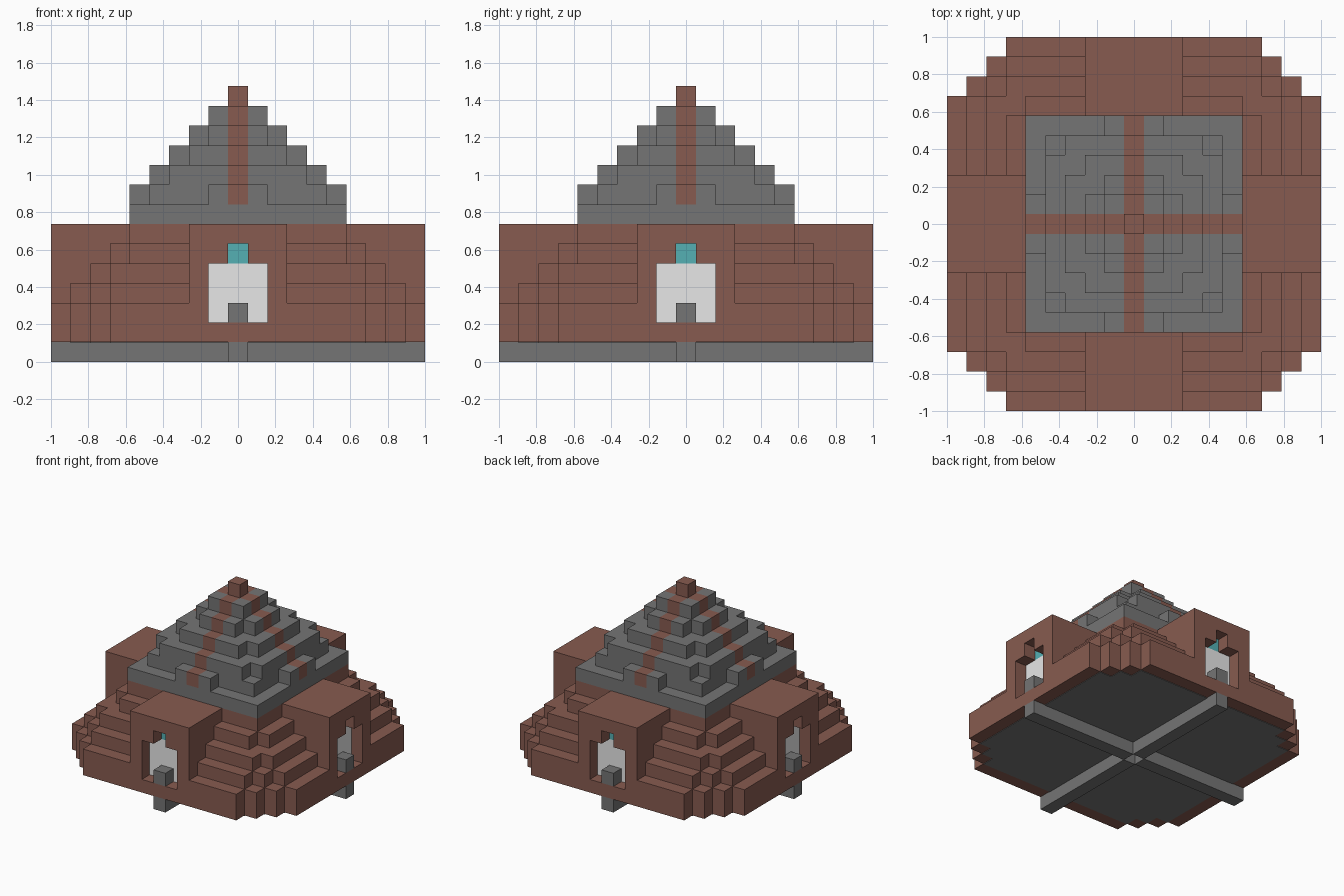
import bpy, bmesh
from mathutils import Vector

cube = bpy.data.objects.get("Cube")
if cube:
    bpy.data.objects.remove(cube, do_unlink=True)

U = 2 / 19  # one block


def material(name, color):
    m = bpy.data.materials.new(name)
    m.use_nodes = True
    m.diffuse_color = (*color, 1)
    m.node_tree.nodes["Principled BSDF"].inputs["Base Color"].default_value = (*color, 1)
    return m


BROWN = material("brown clay", (0.242, 0.105, 0.08))
GREY = material("grey stone", (0.178, 0.178, 0.178))
WHITE = material("white door", (0.95, 0.95, 0.95))
CYAN = material("cyan glass", (0.089, 0.434, 0.456))


def turned(p, n):
    """Quarter turns clockwise around z."""
    x, y = p
    for _ in range(n):
        x, y = y, -x
    return x, y


def prism(bm, points, z0, z1):
    """Extrude a closed clockwise outline, in block units."""
    low = [bm.verts.new((x * U, y * U, z0 * U)) for x, y in points]
    high = [bm.verts.new((x * U, y * U, z1 * U)) for x, y in points]
    bm.faces.new(low)
    bm.faces.new(high[::-1])
    for i in range(len(points)):
        j = (i + 1) % len(points)
        bm.faces.new((low[j], low[i], high[i], high[j]))


def ring(quarter):
    """Repeat a corner outline on all four sides."""
    return [turned(p, n) for n in range(4) for p in quarter]


def stairs(m, a):
    """Corner outline stepping one block at a time from half width a to m."""
    pts = [(a + 0.5, m + 0.5)]
    for i in range(m - a):
        pts += [(a + i + 0.5, m - i - 0.5), (a + i + 1.5, m - i - 0.5)]
    return pts


def notched(quarter, w, end=9.5):
    """Cut a doorway recess of half width w into the middle of each side."""
    return [(w, end - 1), (w, end)] + quarter + [(end, w), (end - 1, w)]


def cross(a, b):
    return [(b, a), (b, b), (a, b)]


def finish(bm, name, *mats):
    bmesh.ops.recalc_face_normals(bm, faces=bm.faces)
    mesh = bpy.data.meshes.new(name)
    bm.to_mesh(mesh)
    bm.free()
    for m in mats:
        mesh.materials.append(m)
    obj = bpy.data.objects.new(name, mesh)
    bpy.context.scene.collection.objects.link(obj)
    return obj


def four_boxes(name, mat, x, y0, y1, z0, z1):
    """A box on each of the four sides, x being its half width."""
    bm = bmesh.new()
    box = [(-x, y1), (x, y1), (x, y0), (-x, y0)]
    for n in range(4):
        prism(bm, [turned(p, n) for p in box], z0, z1)
    return finish(bm, name, mat)


# Stepped body, with the doorways cut into the second course
bm = bmesh.new()
prism(bm, ring(stairs(9, 6)), 1, 2)
prism(bm, ring(notched(stairs(9, 6), 1.5)), 2, 3)
for z, (m, a) in enumerate([(8, 6), (7, 6), (6, 5), (5, 5)], start=3):
    prism(bm, ring(stairs(m, a)), z, z + 1)
finish(bm, "stepped_body", BROWN)

# Four porches crossing the body
porch = cross(9.5, 2.5)
bm = bmesh.new()
prism(bm, ring(notched(porch, 1.5)), 3, 5)
prism(bm, ring(notched(porch, 0.5)), 5, 6)
prism(bm, ring(porch), 6, 7)
finish(bm, "porches", BROWN)

# Doorway details
four_boxes("door_panels", WHITE, 1.5, 8.5, 8.55, 2, 5)
four_boxes("door_windows", CYAN, 0.5, 8.5, 8.55, 5, 6)
four_boxes("doorsteps", GREY, 0.5, 8.5, 9.5, 2, 3)

# Ground beams and floor underside
four_boxes("ground_beams", GREY, 0.5, 0.5, 9.5, 0, 1)
bm = bmesh.new()
prism(bm, ring(stairs(8, 6)), 0.96, 1)
finish(bm, "floor_underside", GREY)

# Roof tiers
bm = bmesh.new()
prism(bm, ring(stairs(5, 5)), 7, 8)
finish(bm, "roof_eave", GREY)

bm = bmesh.new()
tiers = [
    [(1.5, 5.5), (1.5, 4.5), (4.5, 4.5), (4.5, 1.5), (5.5, 1.5)],
    cross(4.5, 3.5),
    cross(3.5, 2.5),
    cross(2.5, 1.5),
    stairs(1, 1),
]
for z, quarter in enumerate(tiers, start=8):
    prism(bm, ring(quarter), z, z + 1)

# Brown ridge stripes along both axes of the roof
for axis in (Vector((1, 0, 0)), Vector((0, 1, 0))):
    for side in (-0.5, 0.5):
        geom = bm.verts[:] + bm.edges[:] + bm.faces[:]
        bmesh.ops.bisect_plane(bm, geom=geom, plane_co=axis * side * U, plane_no=axis)
for f in bm.faces:
    c = f.calc_center_bounds()
    f.material_index = int(min(abs(c.x), abs(c.y)) < 0.45 * U)
finish(bm, "roof_tiers", GREY, BROWN)

# Finial block
bm = bmesh.new()
prism(bm, ring(stairs(0, 0)), 13, 14)
finish(bm, "finial", BROWN)
